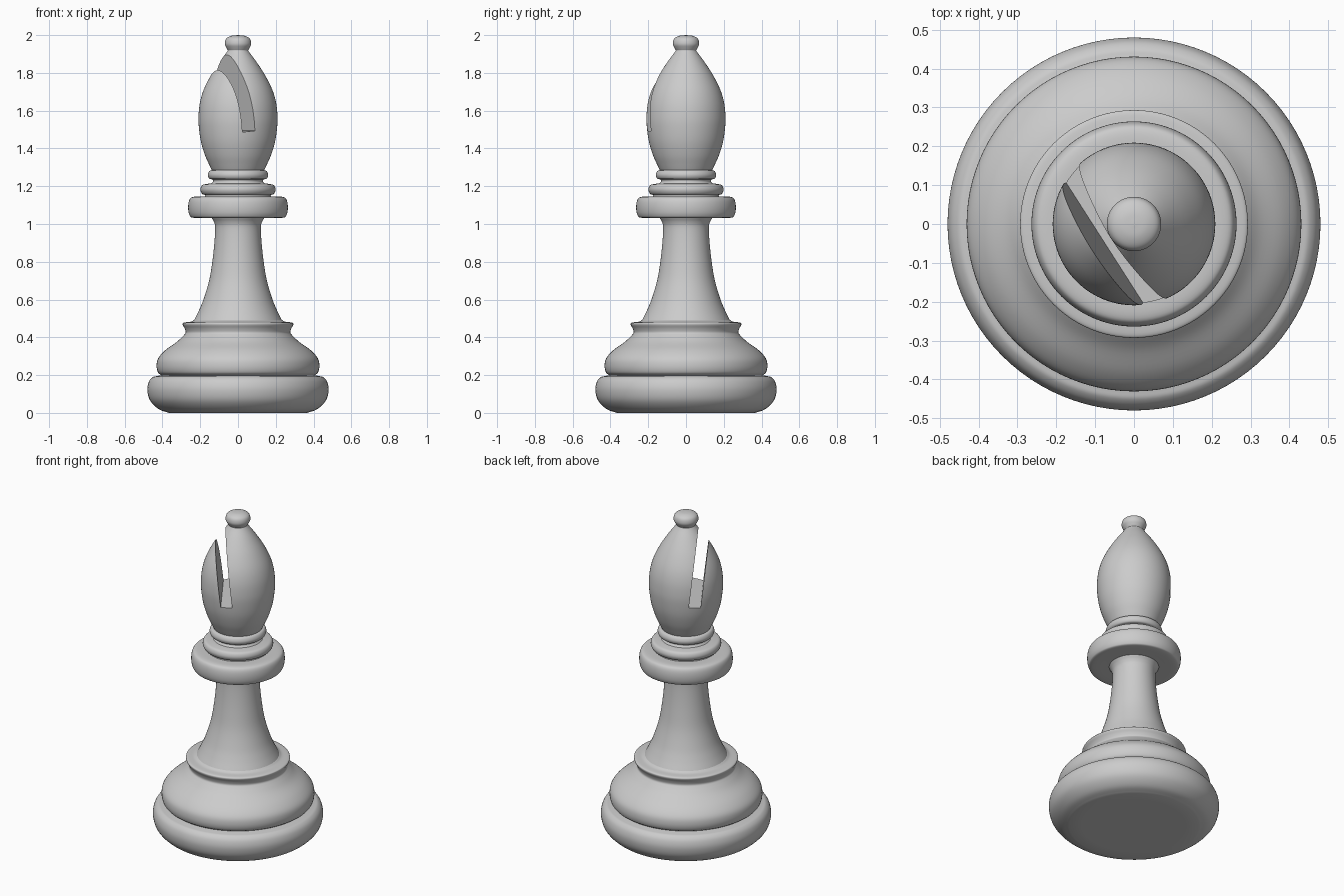
import bpy
import bmesh
from math import sin, cos, pi, radians
from mathutils import Matrix, Vector

if "Cube" in bpy.data.objects:
    bpy.data.objects.remove(bpy.data.objects["Cube"])

SIDES = 96


def spline(pts, steps=5):
    """Catmull-Rom curve through (radius, height) points."""
    p = [Vector(q) for q in pts]
    p = [2 * p[0] - p[1]] + p + [2 * p[-1] - p[-2]]
    out = []
    for a, b, c, d in zip(p, p[1:], p[2:], p[3:]):
        for i in range(steps):
            t = i / steps
            out.append(0.5 * (2 * b + (c - a) * t + (2 * a - 5 * b + 4 * c - d) * t**2
                              + (3 * b - a - 3 * c + d) * t**3))
    return out + [p[-2]]


def lathe(name, *curves):
    """Spin smooth curves, joined by crisp corners, around z."""
    prof = []
    for c in curves:
        for q in spline(c):
            if not prof or (q - prof[-1]).length > 1e-5:
                prof.append(q)
    bm = bmesh.new()
    rings = []
    for r, z in prof:
        n = 1 if r < 1e-5 else SIDES
        rings.append([bm.verts.new((r * cos(2 * pi * i / SIDES), r * sin(2 * pi * i / SIDES), z))
                      for i in range(n)])
    for a, b in zip(rings, rings[1:]):
        for i in range(SIDES):
            j = (i + 1) % SIDES
            vs = [a[i % len(a)], a[j % len(a)], b[j % len(b)], b[i % len(b)]]
            bm.faces.new(list(dict.fromkeys(vs)))
    bmesh.ops.recalc_face_normals(bm, faces=bm.faces)
    me = bpy.data.meshes.new(name)
    bm.to_mesh(me)
    bm.free()
    ob = bpy.data.objects.new(name, me)
    bpy.context.collection.objects.link(ob)
    return ob


# Foot: wide bottom roll, domed second tier and flared rim
foot = lathe("foot",
             [(0, 0), (0.365, 0.0)],
             [(0.365, 0.0), (0.42, 0.02), (0.465, 0.065), (0.48, 0.12), (0.472, 0.165),
              (0.452, 0.189), (0.43, 0.195)],
             [(0.43, 0.195), (0.405, 0.199)],
             [(0.405, 0.199), (0.424, 0.215), (0.431, 0.25), (0.422, 0.29), (0.385, 0.332),
              (0.325, 0.375), (0.288, 0.41)],
             [(0.288, 0.41), (0.277, 0.425), (0.282, 0.446), (0.293, 0.468), (0.286, 0.478),
              (0.25, 0.483), (0.232, 0.492)])

# Tapering stem
stem = lathe("stem",
             [(0.232, 0.492), (0.208, 0.54), (0.183, 0.6), (0.153, 0.7), (0.136, 0.8),
              (0.125, 0.9), (0.121, 0.98), (0.127, 1.01), (0.14, 1.033)])

# Collar: one big roll and two smaller ones
collar = lathe("collar",
               [(0.14, 1.033), (0.235, 1.033), (0.257, 1.047), (0.264, 1.088), (0.257, 1.129),
                (0.235, 1.144), (0.175, 1.146)],
               [(0.175, 1.146), (0.172, 1.153)],
               [(0.172, 1.153), (0.19, 1.16), (0.199, 1.182), (0.19, 1.205), (0.165, 1.212),
                (0.14, 1.215)],
               [(0.14, 1.215), (0.132, 1.225), (0.135, 1.236)],
               [(0.135, 1.236), (0.153, 1.241), (0.16, 1.26), (0.152, 1.28), (0.136, 1.286)])

# Head: egg-shaped body with a knob on top
head = lathe("head",
             [(0, 1.28), (0.136, 1.28)],
             [(0.136, 1.28), (0.153, 1.315), (0.175, 1.365), (0.196, 1.435), (0.207, 1.51),
              (0.209, 1.57), (0.202, 1.64), (0.182, 1.71), (0.145, 1.785), (0.1, 1.855),
              (0.058, 1.912)],
             [(0.058, 1.912), (0.054, 1.92), (0.06, 1.93), (0.07, 1.953), (0.063, 1.981),
              (0.036, 1.996), (0, 2.0)])

# Slanted slot cut into the head
turn, lean = radians(32.6), radians(6.5)
rot = Matrix.Rotation(turn, 4, 'Z') @ Matrix.Rotation(-lean, 4, 'Y')
floor_mid = Vector((-0.057 * cos(turn), -0.057 * sin(turn), 1.49))
bm = bmesh.new()
bmesh.ops.create_cube(bm, size=1)
bm.transform(Matrix.Translation(floor_mid) @ rot @ Matrix.Translation((0, 0, 0.3))
             @ Matrix.Diagonal((0.066, 0.8, 0.6, 1)))
me = bpy.data.meshes.new("slot_cutter")
bm.to_mesh(me)
bm.free()
cutter = bpy.data.objects.new("slot_cutter", me)
bpy.context.collection.objects.link(cutter)
cutter.hide_render = True

bpy.context.view_layer.objects.active = head
mod = head.modifiers.new("slot", 'BOOLEAN')
mod.operation = 'DIFFERENCE'
mod.solver = 'EXACT'
mod.object = cutter
bpy.ops.object.modifier_apply(modifier=mod.name)
bpy.data.objects.remove(cutter)

# Smooth shading with crisp grooves
for ob in (foot, stem, collar, head):
    bpy.ops.object.select_all(action='DESELECT')
    ob.select_set(True)
    bpy.context.view_layer.objects.active = ob
    bpy.ops.object.shade_smooth_by_angle(angle=radians(35))
